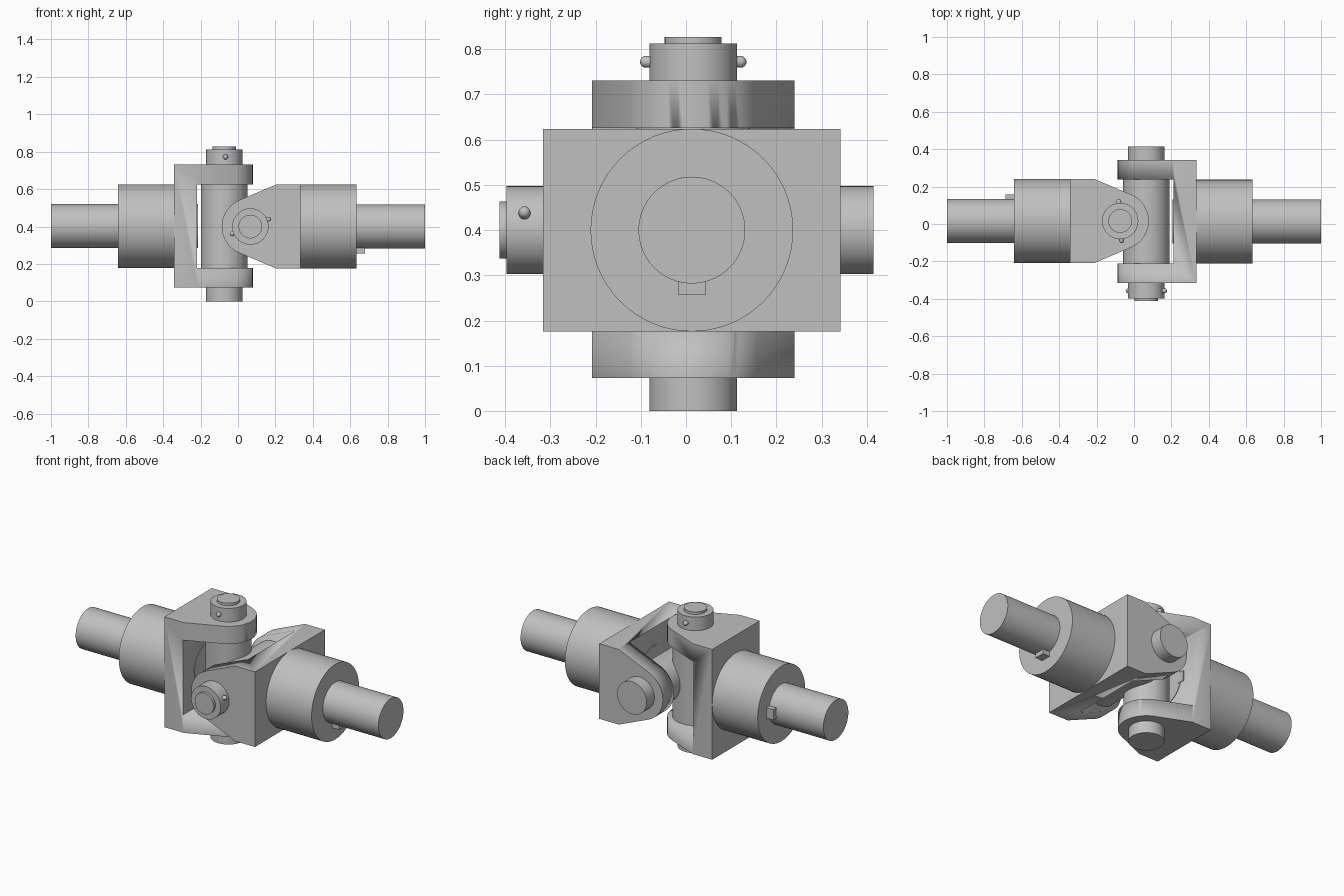
import bpy
import bmesh
from math import cos, sin, pi, radians, atan2, asin, hypot
from mathutils import Matrix, Vector

if "Cube" in bpy.data.objects:
    bpy.data.objects.remove(bpy.data.objects["Cube"])

steel = bpy.data.materials.new("grey_steel")
steel.use_nodes = True
GREY = (0.53, 0.53, 0.53, 1)
steel.diffuse_color = GREY
steel.node_tree.nodes["Principled BSDF"].inputs["Base Color"].default_value = GREY


def finish(name, bm, matrix):
    """Turn a bmesh into a placed, smooth-by-angle object."""
    bmesh.ops.recalc_face_normals(bm, faces=bm.faces)
    mesh = bpy.data.meshes.new(name)
    bm.to_mesh(mesh)
    bm.free()
    mesh.materials.append(steel)
    obj = bpy.data.objects.new(name, mesh)
    bpy.context.collection.objects.link(obj)
    obj.matrix_world = matrix
    activate(obj)
    bpy.ops.object.shade_smooth_by_angle(angle=radians(30))
    return obj


def activate(obj):
    bpy.ops.object.select_all(action="DESELECT")
    obj.select_set(True)
    bpy.context.view_layer.objects.active = obj


def lathe(name, profile, matrix, sides=64):
    """Stack rings of (radius, height) around local z and cap both ends."""
    bm = bmesh.new()
    rings = []
    for r, h in profile:
        rings.append([bm.verts.new((r * cos(2 * pi * i / sides), r * sin(2 * pi * i / sides), h))
                      for i in range(sides)])
    for low, high in zip(rings, rings[1:]):
        for i in range(sides):
            j = (i + 1) % sides
            bm.faces.new((low[i], low[j], high[j], high[i]))
    bm.faces.new(rings[0])
    bm.faces.new(rings[-1])
    return finish(name, bm, matrix)


def box(name, low, high, matrix):
    bm = bmesh.new()
    bmesh.ops.create_cube(bm, size=1)
    low, high = Vector(low), Vector(high)
    bmesh.ops.scale(bm, vec=high - low, verts=bm.verts)
    bmesh.ops.translate(bm, vec=(low + high) / 2, verts=bm.verts)
    return finish(name, bm, matrix)


# Shared sizes: local x runs to the shaft, local z along the pin
EYE_R, HALF_W, HALF_H, GAP = 0.153, 0.224, 0.329, 0.224
SHOULDER, POCKET, BACK = 0.137, 0.144, 0.267
COLLAR_END, SHAFT_R = 0.567, 0.118


def fork(name, matrix):
    """Rounded, tapered yoke outline extruded, with a pocket between its arms."""
    dist = hypot(SHOULDER, HALF_W)
    tangent = atan2(HALF_W, SHOULDER) + pi / 2 - asin(EYE_R / dist)
    steps = 32
    outline = [(BACK, -HALF_W), (BACK, HALF_W), (SHOULDER, HALF_W)]
    for i in range(steps + 1):
        a = tangent + (2 * pi - 2 * tangent) * i / steps
        outline.append((EYE_R * cos(a), EYE_R * sin(a)))
    outline.append((SHOULDER, -HALF_W))
    bm = bmesh.new()
    face = bm.faces.new([bm.verts.new((x, y, -HALF_H)) for x, y in outline])
    top = bmesh.ops.extrude_face_region(bm, geom=[face])
    verts = [v for v in top["geom"] if isinstance(v, bmesh.types.BMVert)]
    bmesh.ops.translate(bm, vec=(0, 0, 2 * HALF_H), verts=verts)
    obj = finish(name, bm, matrix)
    cutter = box("pocket_cutter", (-0.5, -0.5, -GAP), (POCKET, 0.5, GAP), matrix)
    cutter.hide_render = True
    bpy.context.view_layer.update()
    cut = obj.modifiers.new("pocket", "BOOLEAN")
    cut.operation, cut.solver, cut.object = "DIFFERENCE", "EXACT", cutter
    activate(obj)
    bpy.ops.object.modifier_apply(modifier=cut.name)
    bpy.data.objects.remove(cutter)


def half_joint(side, matrix, reach, lock_angle):
    fork(side + "_fork", matrix)
    along = matrix @ Matrix.Rotation(pi / 2, 4, "Y")

    # Collar, shaft and its key
    lathe(side + "_collar", [(HALF_W, BACK - 0.002), (HALF_W, COLLAR_END)], along)
    lathe(side + "_shaft", [(SHAFT_R, POCKET - 0.003), (SHAFT_R, reach)], along)
    box(side + "_shaft_key", (POCKET - 0.004, -0.143, -0.031), (0.614, -0.1, 0.031), matrix)

    # Stepped pin with a thick journal between the arms
    pin_r, journal_r, tip_r = 0.097, 0.125, 0.063
    lathe(side + "_pin", [(pin_r, -0.402), (pin_r, -GAP), (journal_r, -GAP), (journal_r, GAP),
                          (pin_r, GAP), (pin_r, 0.41), (tip_r, 0.41), (tip_r, 0.425)], matrix)

    # Round-ended locking pin through the pin head
    r, end = 0.013, 0.118
    arc = [radians(a) for a in (10, 30, 50, 70, 90)]
    tip = [(r * sin(a), end - r + r * cos(a)) for a in arc]
    rod = [(x, -h) for x, h in tip] + tip[::-1]
    lock = (matrix @ Matrix.Translation((0, 0, 0.37)) @ Matrix.Rotation(lock_angle, 4, "Z")
            @ Matrix.Rotation(pi / 2, 4, "Y"))
    lathe(side + "_locking_pin", rod, lock, 24)


def frame(origin, x_axis, y_axis, z_axis):
    m = Matrix((x_axis, y_axis, z_axis)).transposed().to_4x4()
    m.translation = origin
    return m


# Upright pin half towards -x, level pin half towards +x
half_joint("upright", frame((-0.074, 0.016, 0.402), (-1, 0, 0), (0, -1, 0), (0, 0, 1)),
           0.926, radians(-86))
half_joint("level", frame((0.066, 0.013, 0.4), (1, 0, 0), (0, 0, 1), (0, -1, 0)),
           0.934, radians(22))
